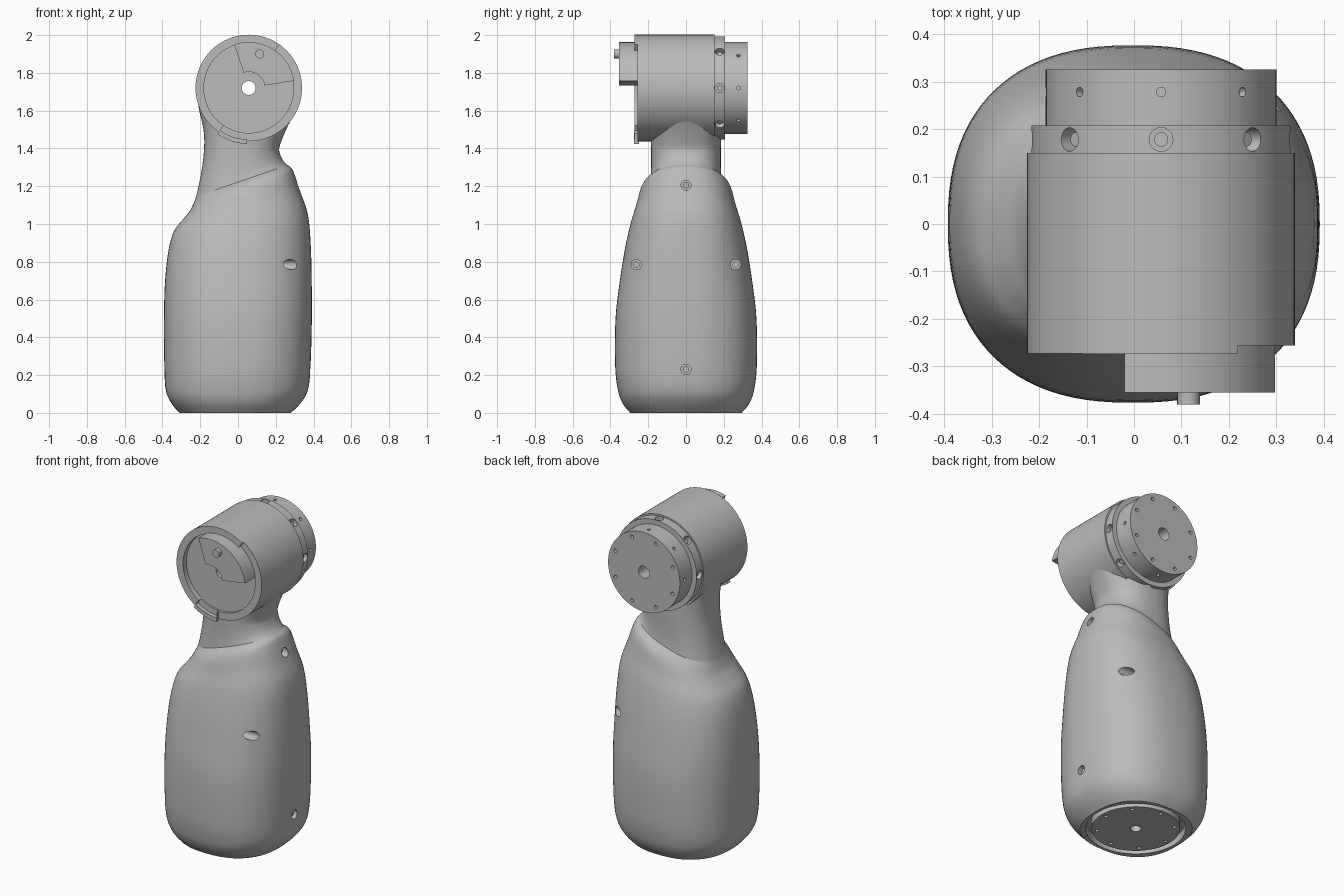
import bpy, bmesh
from math import sin, cos, pi, radians
from mathutils import Vector, Matrix

cube = bpy.data.objects.get("Cube")
if cube:
    bpy.data.objects.remove(cube, do_unlink=True)

grey = bpy.data.materials.new("satin grey")
grey.use_nodes = True
GREY = (0.5, 0.5, 0.5, 1)
grey.diffuse_color = GREY
grey.node_tree.nodes["Principled BSDF"].inputs["Base Color"].default_value = GREY

HEAD = Vector((0.057, 0, 1.72))
EIGHTHS = [i * pi / 4 for i in range(8)]


def finish(name, bm):
    bmesh.ops.recalc_face_normals(bm, faces=bm.faces)
    mesh = bpy.data.meshes.new(name)
    bm.to_mesh(mesh)
    bm.free()
    mesh.materials.append(grey)
    ob = bpy.data.objects.new(name, mesh)
    bpy.context.collection.objects.link(ob)
    return ob


def smooth(ob):
    bpy.ops.object.select_all(action='DESELECT')
    ob.select_set(True)
    bpy.context.view_layer.objects.active = ob
    bpy.ops.object.shade_smooth_by_angle(angle=radians(28))


def cut(ob, bm):
    """Subtract a bmesh from an object, then drop the cutter."""
    cutter = finish("cutter", bm)
    cutter.hide_render = True
    mod = ob.modifiers.new("cut", 'BOOLEAN')
    mod.operation, mod.solver, mod.object = 'DIFFERENCE', 'EXACT', cutter
    bpy.context.view_layer.objects.active = ob
    bpy.ops.object.modifier_apply(modifier=mod.name)
    bpy.data.objects.remove(cutter, do_unlink=True)


def rod(bm, start, end, radius, sides=20):
    """Capped cylinder between two points."""
    start, end = Vector(start), Vector(end)
    axis = end - start
    turn = axis.to_track_quat('Z', 'Y').to_matrix().to_4x4()
    bmesh.ops.create_cone(bm, cap_ends=True, segments=sides, radius1=radius, radius2=radius,
                          depth=axis.length, matrix=Matrix.Translation((start + end) / 2) @ turn)


def polar(r, angle, y):
    return HEAD + Vector((r * cos(angle), y, r * sin(angle)))


def sector(bm, r0, r1, a0, a1, y0, y1, steps=32):
    """Ring segment around the head axis, angles in degrees."""
    angles = [radians(a0 + (a1 - a0) * i / steps) for i in range(steps + 1)]
    outline = [(r1, a) for a in angles] + [(r0, a) for a in reversed(angles)]
    face = bm.faces.new([bm.verts.new(polar(r, a, y0)) for r, a in outline])
    moved = bmesh.ops.extrude_face_region(bm, geom=[face])["geom"]
    bmesh.ops.translate(bm, vec=(0, y1 - y0, 0),
                        verts=[v for v in moved if isinstance(v, bmesh.types.BMVert)])


def refine(rows, steps=5):
    """Catmull-Rom interpolation of the section table."""
    rows = [Vector(r) for r in rows]
    padded = [rows[0]] + rows + [rows[-1]]
    out = []
    for p, a, b, n in zip(padded, padded[1:], padded[2:], padded[3:]):
        for i in range(steps):
            t = i / steps
            out.append(a + (b - p) * t / 2 + (2 * p - 5 * a + 4 * b - n) * t**2 / 2
                       + (3 * a - p - 3 * b + n) * t**3 / 2)
    return out + [rows[-1]]


def loft(bm, sections, sides=96, power=2.4):
    """Skin tilted rounded sections: left z, right z, left x, right x, half depth."""
    rings = []
    for zl, zr, xl, xr, depth in sections:
        ring = []
        for i in range(sides):
            c, s = cos(2 * pi * i / sides), sin(2 * pi * i / sides)
            u = abs(c) ** (2 / power) * (1 if c > 0 else -1)
            v = abs(s) ** (2 / power) * (1 if s > 0 else -1)
            ring.append(bm.verts.new(((xl + xr) / 2 + u * (xr - xl) / 2, v * depth,
                                      (zl + zr) / 2 + u * (zr - zl) / 2)))
        rings.append(ring)
    for low, high in zip(rings, rings[1:]):
        for i in range(sides):
            j = (i + 1) % sides
            bm.faces.new((low[i], low[j], high[j], high[i]))
    bm.faces.new(rings[0][::-1])
    bm.faces.new(rings[-1])


def lathe(bm, profile, place, sides=96):
    """Revolve a closed (radius, height) profile; place maps (r, angle, h) to a point."""
    rings = [[bm.verts.new(place(r, 2 * pi * i / sides, h)) for i in range(sides)]
             for r, h in profile]
    for a, b in zip(rings, rings[1:] + rings[:1]):
        for i in range(sides):
            j = (i + 1) % sides
            bm.faces.new((a[i], a[j], b[j], b[i]))


# Body shell with slanted shoulder
bm = bmesh.new()
seam = (1.145, 1.312, -.222, .262, .19)
loft(bm, refine([
    (0, 0, -.31, .28, .295), (.05, .05, -.352, .33, .335), (.12, .12, -.382, .37, .36),
    (.25, .25, -.39, .384, .375), (.5, .5, -.392, .391, .373), (.7, .7, -.386, .39, .35),
    (.86, .89, -.368, .385, .322), (.96, 1.05, -.34, .37, .292), (1.02, 1.17, -.295, .33, .263),
    (1.07, 1.26, -.255, .3, .243), (1.11, 1.295, -.235, .284, .222), seam]))
shell = finish("body_shell", bm)

# Screw wells on the left side and the round opening underneath
wells = [(.27, 0, 1.205), (.345, 0, .23), (.185, .263, .785), (.185, -.263, .785)]
bm = bmesh.new()
for x, y, z in wells:
    rod(bm, (x, y, z), (.6, y, z), .027)
rod(bm, (-.012, 0, -.1), (-.012, 0, .05), .278, 64)
cut(shell, bm)
smooth(shell)

# Screw heads in the wells
bm = bmesh.new()
for x, y, z in wells:
    rod(bm, (x - .01, y, z), (x + .02, y, z), .017)
smooth(finish("body_screws", bm))

# Base mounting disc
bm = bmesh.new()
lathe(bm, [(.03, 0), (.245, 0), (.245, .08), (.03, .08)],
      lambda r, a, h: Vector((r * cos(a) - .012, r * sin(a), h)))
disc = finish("base_disc", bm)
bm = bmesh.new()
for a in EIGHTHS:
    x, y = .215 * cos(a) - .012, .215 * sin(a)
    rod(bm, (x, y, -.02), (x, y, .03), .011, 12)
cut(disc, bm)
smooth(disc)

# Neck flowing up into the head
bm = bmesh.new()
loft(bm, refine([
    seam, (1.2, 1.335, -.209, .24, .186), (1.3, 1.37, -.19, .223, .184),
    (1.41, 1.41, -.179, .22, .185), (1.5, 1.5, -.183, .255, .187),
    (1.6, 1.6, -.205, .305, .18), (1.66, 1.66, -.215, .325, .16)]))
smooth(finish("neck", bm))

# Head barrel, flange and rear cap around a through bore
bm = bmesh.new()
lathe(bm, [(.037, -.24), (.238, -.24), (.238, -.273), (.282, -.273), (.282, .15), (.273, .15),
           (.273, .207), (.243, .207), (.243, .325), (.037, .325)], polar)
head = finish("head_barrel", bm)
bm = bmesh.new()
sector(bm, .225, .4, -92, 55, -.4, -.256)
sector(bm, .225, .4, 236, 267.9, -.4, -.25)
for a in EIGHTHS:
    rod(bm, polar(.235, a, .178), polar(.35, a, .178), .025)
    rod(bm, polar(.225, a, .278), polar(.3, a, .278), .01, 12)
    rod(bm, polar(.21, a + pi / 8, .3), polar(.21, a + pi / 8, .4), .011, 12)
cut(head, bm)
smooth(head)

# Flange screw heads
bm = bmesh.new()
for a in EIGHTHS:
    rod(bm, polar(.23, a, .178), polar(.255, a, .178), .015)
smooth(finish("flange_screws", bm))

# Stop tab on the front rim
bm = bmesh.new()
sector(bm, .272, .296, 236, 268, -.275, -.25)
smooth(finish("rim_tab", bm))

# Raised front wedge with its pin
bm = bmesh.new()
sector(bm, .085, .243, 9, 108.5, -.355, -.235)
smooth(finish("front_wedge", bm))
bm = bmesh.new()
rod(bm, (.115, -.38, 1.9), (.115, -.35, 1.9), .024, 24)
smooth(finish("front_pin", bm))
